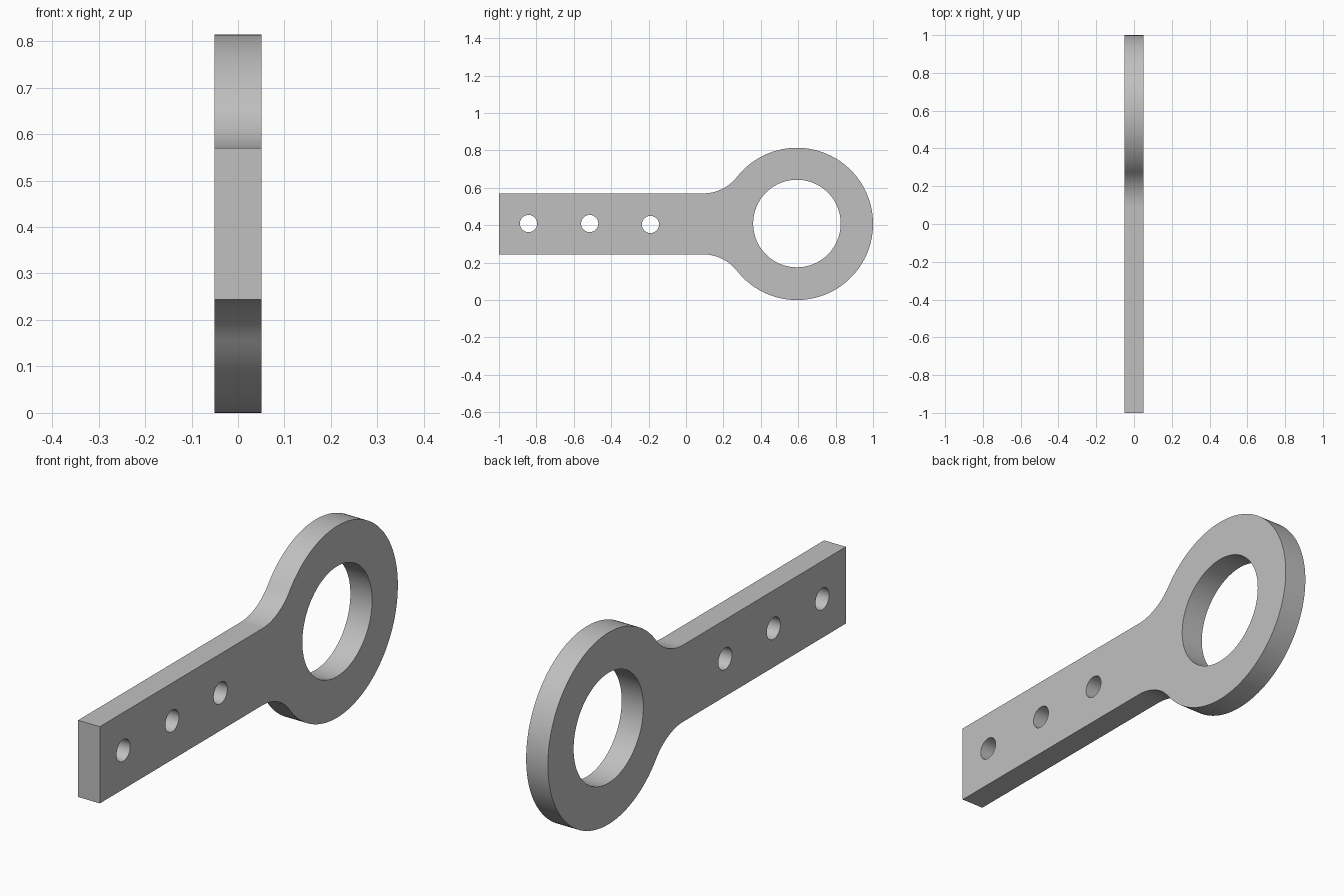
import bpy, bmesh, math
from math import sin, cos, pi
from mathutils import Vector

cube = bpy.data.objects.get("Cube")
if cube:
    bpy.data.objects.remove(cube, do_unlink=True)

# Dimensions
THICK = 0.102
MID_Z = 0.407
RING_Y, RING_R, BORE_R = 0.593, 0.407, 0.234
BAR_HALF, BAR_END = 0.163, -1.0
FILLET_Y = 0.09
HOLES = [(-0.842, 0.409), (-0.515, 0.409), (-0.19, 0.404)]
HOLE_R = 0.046

steel = bpy.data.materials.new("grey_metal")
steel.use_nodes = True
color = (0.53, 0.53, 0.53, 1)
steel.diffuse_color = color
steel.node_tree.nodes["Principled BSDF"].inputs["Base Color"].default_value = color


def arc(cy, cz, r, a0, a1, n):
    """Points along an arc in the side plane, both ends included."""
    return [(cy + r * cos(a0 + (a1 - a0) * i / n),
             cz + r * sin(a0 + (a1 - a0) * i / n)) for i in range(n + 1)]


# Fillet tangent to both the bar edge and the ring
dy = RING_Y - FILLET_Y
fillet_r = (dy**2 + BAR_HALF**2 - RING_R**2) / (2 * (RING_R - BAR_HALF))
join = math.atan2(BAR_HALF + fillet_r, -dy)

# Upper half of the outline, from the bar end to the ring tip, then mirrored
upper = [(BAR_END, BAR_HALF)]
upper += arc(FILLET_Y, BAR_HALF + fillet_r, fillet_r, -pi / 2, join - pi, 16)
upper += arc(RING_Y, 0, RING_R, join, 0, 60)[1:]
lower = [(y, -z) for y, z in reversed(upper[:-1])]
outline = [(y, z + MID_Z) for y, z in upper + lower]

# Ring bore and bolt holes
loops = [outline, arc(RING_Y, MID_Z + 0.002, BORE_R, 0, 2 * pi, 80)[:-1]]
loops += [arc(y, z, HOLE_R, 0, 2 * pi, 40)[:-1] for y, z in HOLES]

# Fill the profile and extrude it to the plate thickness
bm = bmesh.new()
for loop in loops:
    verts = [bm.verts.new((-THICK / 2, y, z)) for y, z in loop]
    for a, b in zip(verts, verts[1:] + verts[:1]):
        bm.edges.new((a, b))
bmesh.ops.triangle_fill(bm, edges=bm.edges[:], use_beauty=True, normal=(-1, 0, 0))
result = bmesh.ops.extrude_face_region(bm, geom=bm.faces[:], use_keep_orig=True)
moved = [v for v in result["geom"] if isinstance(v, bmesh.types.BMVert)]
bmesh.ops.translate(bm, verts=moved, vec=Vector((THICK, 0, 0)))
bmesh.ops.recalc_face_normals(bm, faces=bm.faces[:])

mesh = bpy.data.meshes.new("ring_bracket")
bm.to_mesh(mesh)
bm.free()
mesh.materials.append(steel)
bracket = bpy.data.objects.new("ring_bracket", mesh)
bpy.context.collection.objects.link(bracket)

# Smooth curved walls, crisp rims
bpy.ops.object.select_all(action='DESELECT')
bracket.select_set(True)
bpy.context.view_layer.objects.active = bracket
bpy.ops.object.shade_smooth_by_angle(angle=math.radians(30))
